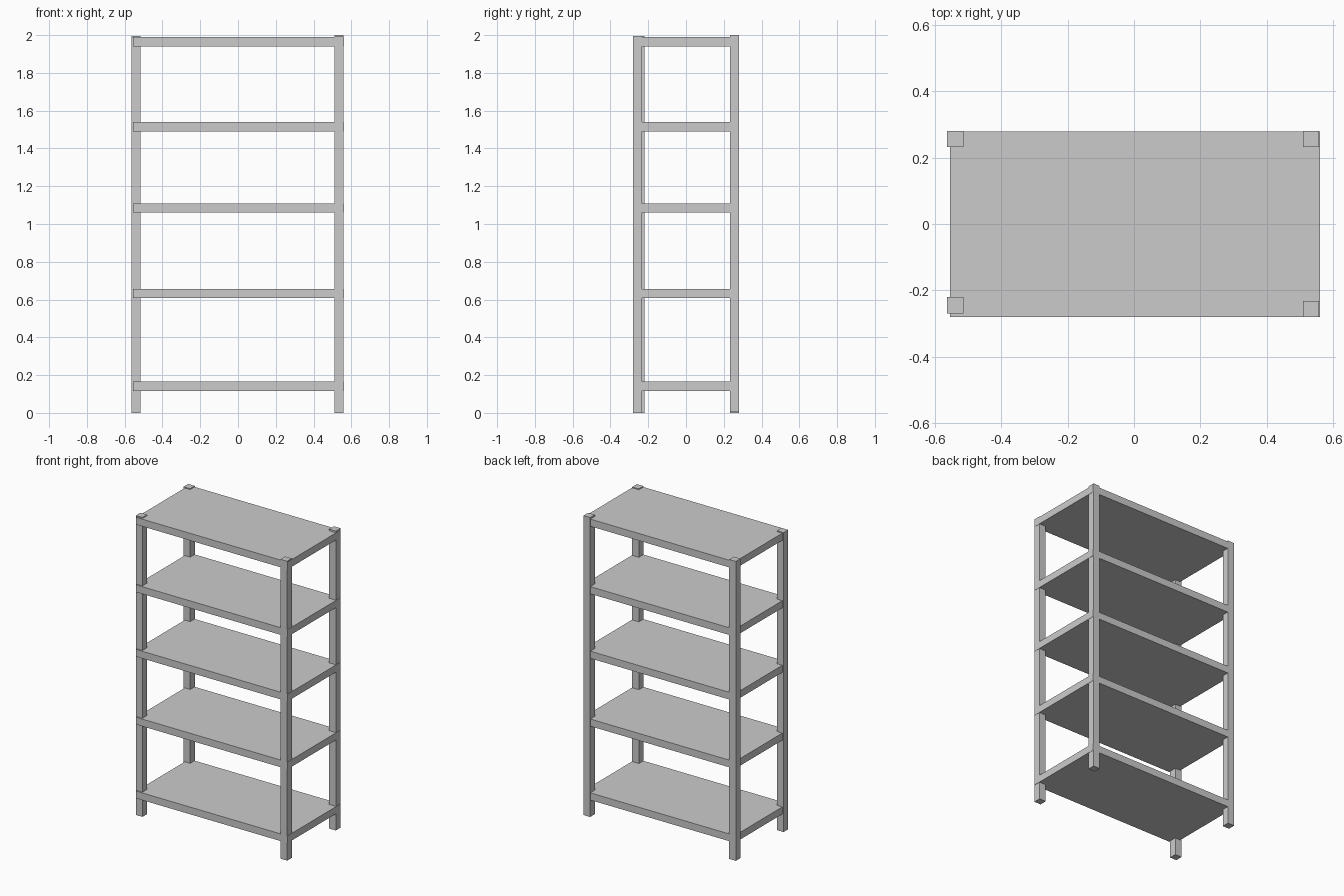
import bpy

if "Cube" in bpy.data.objects:
    bpy.data.objects.remove(bpy.data.objects["Cube"])


def box(name, x, y, z):
    """Axis-aligned box from (min, max) pairs."""
    spans = (x, y, z)
    bpy.ops.mesh.primitive_cube_add(size=1, location=[(a + b) / 2 for a, b in spans])
    ob = bpy.context.object
    ob.name = name
    ob.scale = [b - a for a, b in spans]
    bpy.ops.object.transform_apply(location=False, rotation=False, scale=True)
    return ob


POST = 0.049      # square post width
HEIGHT = 1.995    # post length
THICK = 0.048     # shelf thickness

# Corner posts, each slightly out of line with the shelves: min x, min y, min z
posts = {
    "front_left_post": (-0.564, -0.270, 0.0),
    "front_right_post": (0.510, -0.281, 0.0),
    "back_left_post": (-0.564, 0.232, 0.0),
    "back_right_post": (0.510, 0.232, 0.005),
}
for name, (x, y, z) in posts.items():
    box(name, (x, x + POST), (y, y + POST), (z, z + HEIGHT))

# Five solid shelves at uneven spacing
for i, z in enumerate((0.117, 0.609, 1.061, 1.491, 1.941)):
    box(f"shelf_{i + 1}", (-0.555, 0.561), (-0.280, 0.279), (z, z + THICK))
